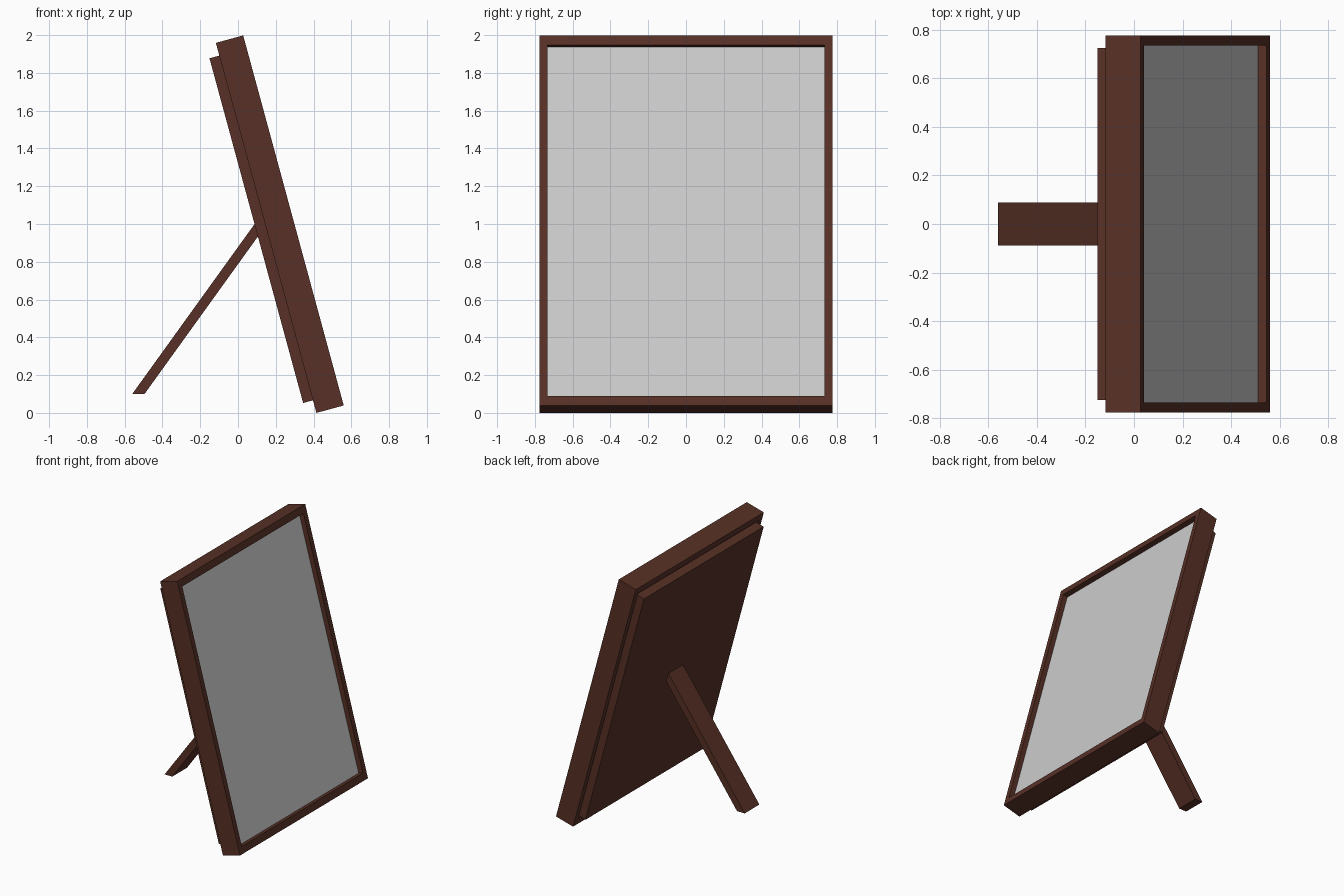
import bpy, math
from mathutils import Matrix

if "Cube" in bpy.data.objects:
    bpy.data.objects.remove(bpy.data.objects["Cube"])

TILT = math.radians(15.2)
L, W, T = 2.03, 1.55, 0.15          # frame length, width, thickness
SIDE, END, DEPTH = 0.041, 0.053, 0.038  # border widths, glass recess

# local axes: x = out of the front, y = across, z = up the frame
PLACE = Matrix.Translation((0.415, 0, 0.0)) @ Matrix.Rotation(-TILT, 4, 'Y')

def material(name, rgb):
    m = bpy.data.materials.new(name)
    m.diffuse_color = (*rgb, 1)
    m.use_nodes = True
    m.node_tree.nodes["Principled BSDF"].inputs["Base Color"].default_value = m.diffuse_color
    return m

def add(name, verts, faces, mat=None):
    me = bpy.data.meshes.new(name)
    me.from_pydata(verts, [], faces)
    ob = bpy.data.objects.new(name, me)
    bpy.context.collection.objects.link(ob)
    if mat:
        me.materials.append(mat)
    return ob

def prism(name, profile, half_w, mat=None):
    """Extrude an xz outline (counter-clockwise seen from -y) across y."""
    n = len(profile)
    verts = [(x, y, z) for y in (-half_w, half_w) for x, z in profile]
    faces = [list(range(n)), list(range(2 * n - 1, n - 1, -1))]
    faces += [[(i + 1) % n, i, n + i, n + (i + 1) % n] for i in range(n)]
    return add(name, verts, faces, mat)

def slab(name, x0, x1, half_w, z0, z1, mat=None):
    ob = prism(name, [(x0, z0), (x1, z0), (x1, z1), (x0, z1)], half_w, mat)
    ob.data.transform(PLACE)
    return ob

wood = material("dark_wood", (0.095, 0.03, 0.019))

# frame: rectangular ring with open middle
def ring(x, hw, z0, z1):
    return [(x, -hw, z0), (x, hw, z0), (x, hw, z1), (x, -hw, z1)]

hw = W / 2
loops = [ring(0, hw, 0, L), ring(T, hw, 0, L),
         ring(T, hw - SIDE, END, L - END), ring(0, hw - SIDE, END, L - END)]
faces = [[4 * a + i, 4 * a + (i + 1) % 4, 4 * b + (i + 1) % 4, 4 * b + i]
         for a, b in ((0, 1), (1, 2), (2, 3), (3, 0)) for i in range(4)]
frame = add("frame", [v for l in loops for v in l], faces, wood)
frame.data.transform(PLACE)

# glass pane and backing board
slab("glass", T - DEPTH - 0.03, T - DEPTH, hw - SIDE, END, L - END)
slab("backing_board", -0.054, 0.02, 0.725, 0.069, L - 0.07, wood)

# easel leg, cut level at the foot, its top buried in the backing
prism("easel_leg", [(-0.56, 0.10), (-0.495, 0.10), (0.128, 0.965), (0.09, 1.003)],
      0.089, wood)
